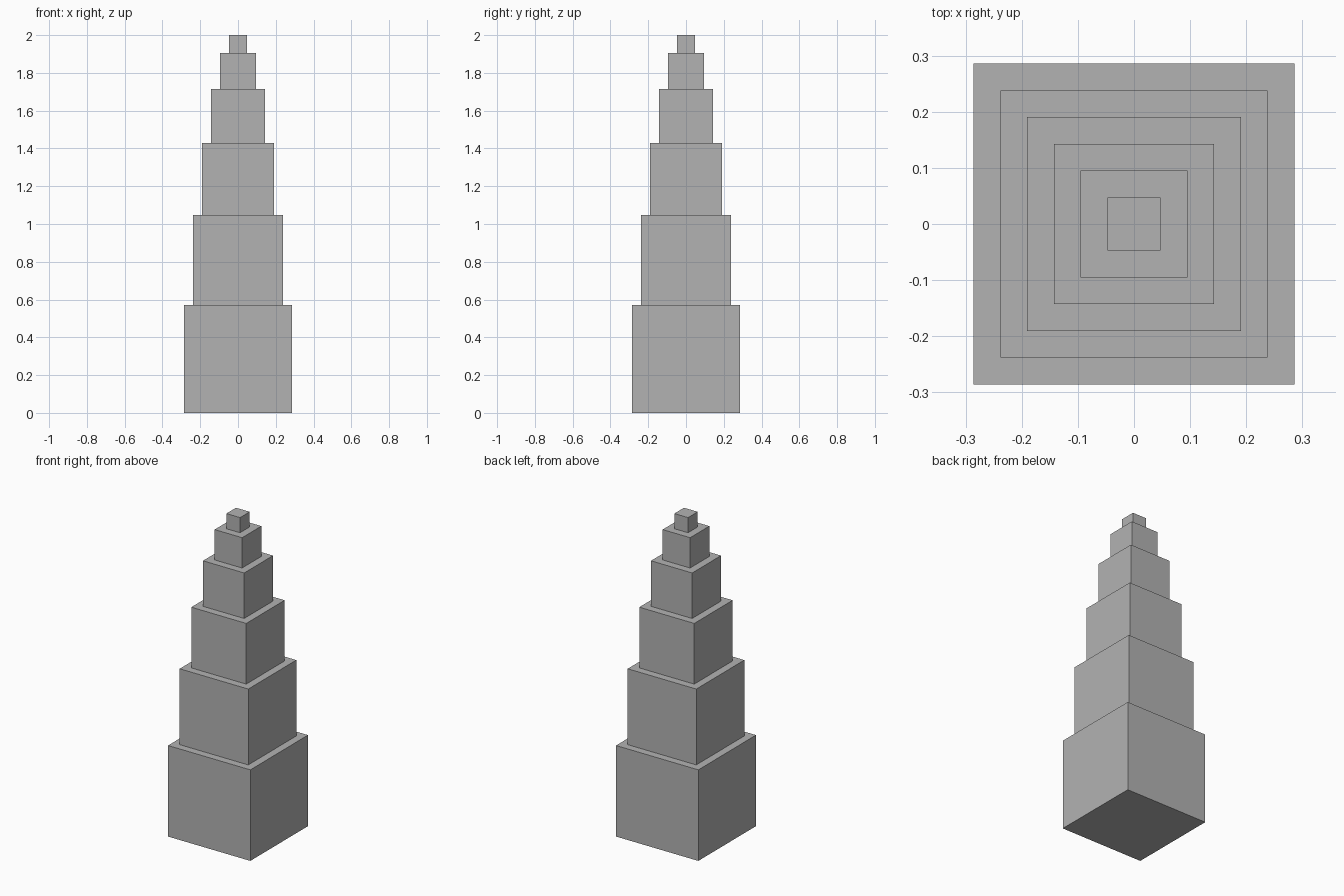
import bpy

# Remove the default object
default = bpy.data.objects.get("Cube")
if default:
    bpy.data.objects.remove(default, do_unlink=True)

# Single plain grey material
grey = bpy.data.materials.new("plain grey")
grey.use_nodes = True
colour = (0.45, 0.45, 0.45, 1)
grey.diffuse_color = colour
grey.node_tree.nodes["Principled BSDF"].inputs["Base Color"].default_value = colour

# Stack of cubes, each one unit smaller than the one beneath
TIERS = 6
unit = 2 / sum(range(1, TIERS + 1))
base = 0
for level in range(TIERS):
    size = (TIERS - level) * unit
    bpy.ops.mesh.primitive_cube_add(size=size, location=(0, 0, base + size / 2))
    tier = bpy.context.object
    tier.name = f"tower_tier_{level + 1}"
    tier.data.materials.append(grey)
    base += size
